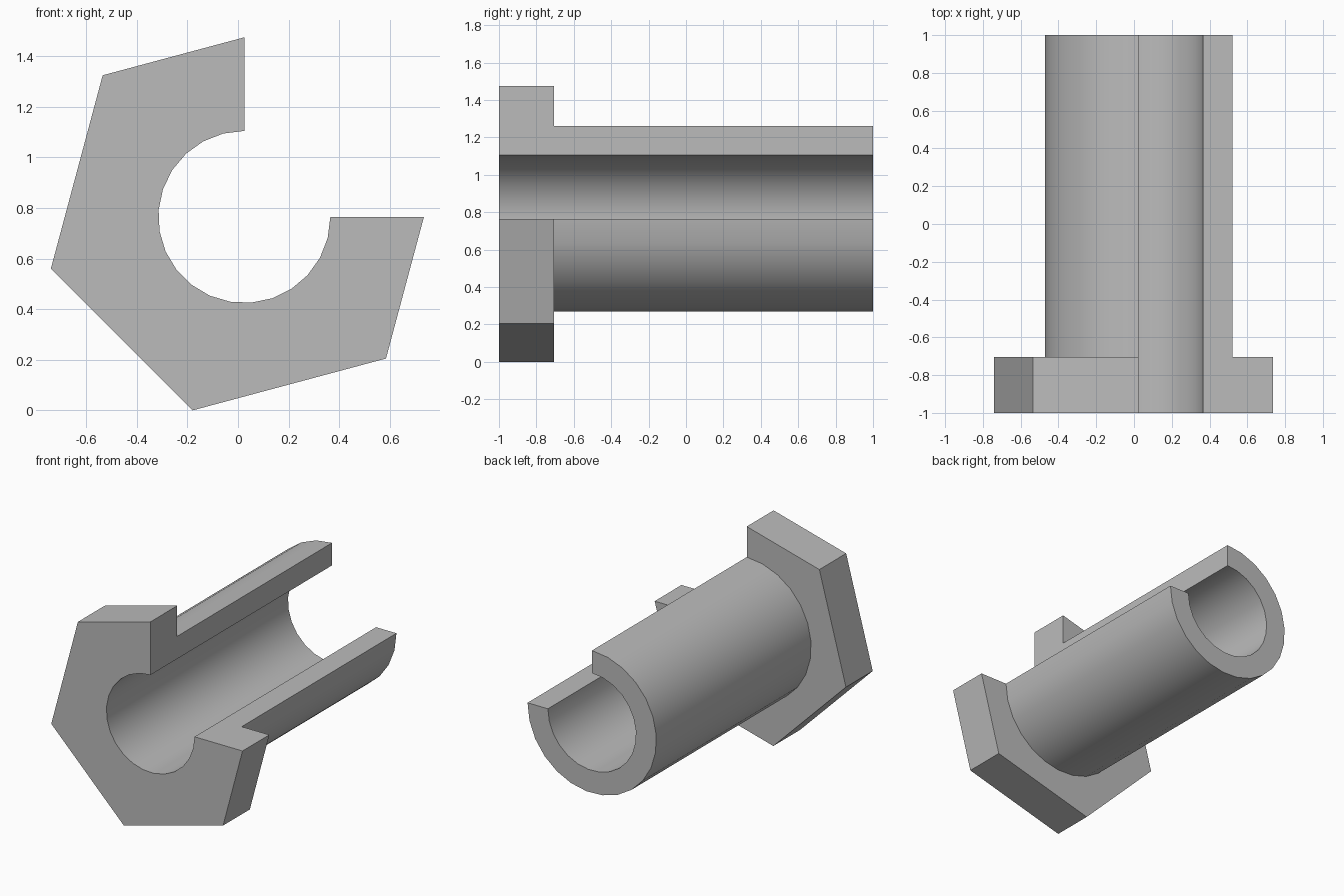
import bpy, bmesh
from math import cos, sin, radians
from mathutils import Vector

cube = bpy.data.objects.get("Cube")
if cube:
    bpy.data.objects.remove(cube, do_unlink=True)

CX, CZ = 0.025, 0.765           # bore axis
BORE, SHANK, HEAD = 0.34, 0.497, 0.792
FRONT, STEP, BACK = -1.0, -0.705, 1.0
SEGMENTS = 19

grey = bpy.data.materials.new("plain grey")
grey.use_nodes = True
colour = (0.5, 0.5, 0.5, 1)
grey.diffuse_color = colour
grey.node_tree.nodes["Principled BSDF"].inputs["Base Color"].default_value = colour


def polar(radius, degrees):
    a = radians(degrees)
    return CX + radius * cos(a), CZ + radius * sin(a)


def arc(radius):
    """Three quarter arc, leaving the upper left quadrant cut away."""
    return [polar(radius, 90 + 270 * i / SEGMENTS) for i in range(SEGMENTS + 1)]


# Hexagon outline, trimmed where the quarter cut meets its sides
trim = HEAD * cos(radians(30)) / cos(radians(15))
hexagon = ([polar(trim, 90)] + [polar(HEAD, a) for a in range(135, 316, 60)]
           + [polar(trim, 360)])

bm = bmesh.new()


def ring(outline, y):
    return [bm.verts.new((x, y, z)) for x, z in outline]


def wall(a, b, smooth):
    for i in range(len(a) - 1):
        bm.faces.new((a[i], a[i + 1], b[i + 1], b[i])).smooth = smooth


bore_front, bore_back = ring(arc(BORE), FRONT), ring(arc(BORE), BACK)
shank_front, shank_back = ring(arc(SHANK), STEP), ring(arc(SHANK), BACK)
head_front, head_back = ring(hexagon, FRONT), ring(hexagon, STEP)

# Bore, shank and hexagon side walls
wall(bore_front, bore_back, True)
wall(shank_front, shank_back, True)
wall(head_front, head_back, False)

# Head front, head shoulder and shank end
for outer, inner in ((head_front, bore_front), (head_back, shank_front),
                     (shank_back, bore_back)):
    bm.faces.new(outer + inner[::-1])

# The two flat faces of the quarter cut
for i in (0, -1):
    bm.faces.new([r[i] for r in (bore_front, head_front, head_back,
                                 shank_front, shank_back, bore_back)])

bmesh.ops.recalc_face_normals(bm, faces=bm.faces)
mesh = bpy.data.meshes.new("cutaway_hex_sleeve")
bm.to_mesh(mesh)
bm.free()
mesh.materials.append(grey)
sleeve = bpy.data.objects.new("cutaway_hex_sleeve", mesh)
bpy.context.collection.objects.link(sleeve)

# Smooth the round walls only
bpy.context.view_layer.objects.active = sleeve
sleeve.select_set(True)
bpy.ops.object.shade_smooth_by_angle(angle=radians(30))
